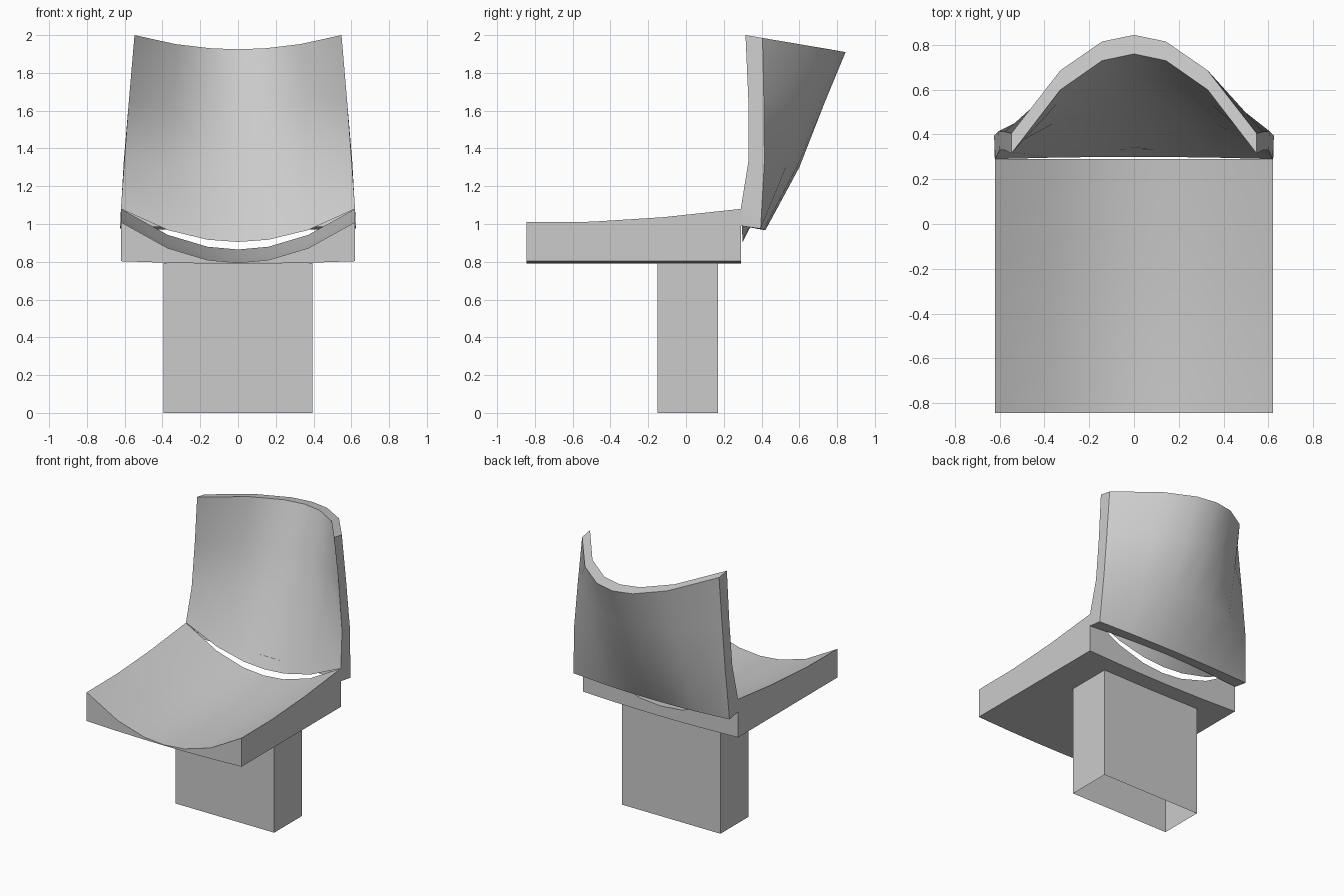
import bpy, bmesh, math

cube = bpy.data.objects.get("Cube")
if cube:
    bpy.data.objects.remove(cube, do_unlink=True)

grey = bpy.data.materials.new("light grey")
grey.use_nodes = True
grey.diffuse_color = (0.6, 0.6, 0.6, 1)
grey.node_tree.nodes["Principled BSDF"].inputs["Base Color"].default_value = (0.6, 0.6, 0.6, 1)

# Columns across the width, with how hollow the shell is at each one
COLS = [-1, -0.6, -0.26, 0, 0.26, 0.6, 1]
HOLLOW = [1 - c * c for c in COLS]


def skin(bm, rows):
    """Bridge successive rows of points with quads."""
    grid = [[bm.verts.new(p) for p in row] for row in rows]
    for a, b in zip(grid, grid[1:]):
        for i in range(len(a) - 1):
            bm.faces.new((a[i], a[i + 1], b[i + 1], b[i]))


def finish(name, bm):
    bmesh.ops.remove_doubles(bm, verts=bm.verts, dist=0.0005)
    bmesh.ops.recalc_face_normals(bm, faces=bm.faces)
    mesh = bpy.data.meshes.new(name)
    bm.to_mesh(mesh)
    bm.free()
    mesh.materials.append(grey)
    obj = bpy.data.objects.new(name, mesh)
    bpy.context.collection.objects.link(obj)
    bpy.ops.object.select_all(action='DESELECT')
    obj.select_set(True)
    bpy.context.view_layer.objects.active = obj
    bpy.ops.object.shade_smooth_by_angle(angle=math.radians(35))


# Pedestal: hollow box, open underneath
bm = bmesh.new()
foot = [(-0.395, -0.15), (0.395, -0.15), (0.395, 0.17), (-0.395, 0.17), (-0.395, -0.15)]
skin(bm, [[(x, y, z) for x, y in foot] for z in (0, 0.793)])
finish("pedestal", bm)

# Seat: dished top over a nearly flat underside
bm = bmesh.new()
top, under = [], []
for y, z in [(-0.845, 1.01), (-0.5, 1.012), (-0.12, 1.036), (0.29, 1.08)]:
    top.append([(0.62 * c, y, z - 0.215 * h) for c, h in zip(COLS, HOLLOW)])
    under.append([(0.62 * c, y, 0.803 - 0.013 * h) for c, h in zip(COLS, HOLLOW)])
skin(bm, top)
skin(bm, under)
skin(bm, [top[0], under[0]])
skin(bm, [top[-1], under[-1]])
for i in (0, -1):
    skin(bm, [[r[i] for r in top], [r[i] for r in under]])
finish("seat", bm)


def curved_rows(stations):
    """Each station: side x, y, z then middle y, z."""
    return [[(x * c, y + (my - y) * h, z + (mz - z) * h) for c, h in zip(COLS, HOLLOW)]
            for x, y, z, my, mz in stations]


# Backrest: wraparound shell with front and rear skins
bm = bmesh.new()
front = curved_rows([(0.548, 0.315, 2.0, 0.76, 1.925), (0.577, 0.33, 1.66, 0.65, 1.645),
                     (0.602, 0.33, 1.33, 0.515, 1.32), (0.62, 0.29, 1.08, 0.30, 0.905)])
rear = curved_rows([(0.548, 0.405, 1.985, 0.845, 1.91), (0.577, 0.412, 1.66, 0.735, 1.645),
                    (0.605, 0.415, 1.33, 0.60, 1.30), (0.625, 0.395, 0.975, 0.42, 0.967)])
skin(bm, front)
skin(bm, rear)
skin(bm, [front[0], rear[0]])
for i in (0, -1):
    skin(bm, [[r[i] for r in front], [r[i] for r in rear]])
finish("backrest", bm)

# Underside of the backrest, meeting the front skin above its hanging lip
bm = bmesh.new()
lip = curved_rows([(0.622, 0.29, 0.99, 0.337, 0.982)])[0]
skin(bm, [lip, rear[-1]])
for i in (0, -1):
    skin(bm, [[front[-1][i], lip[i]], [rear[-1][i], rear[-1][i]]])
bmesh.ops.dissolve_degenerate(bm, dist=0.0005, edges=bm.edges)
finish("backrest_underside", bm)
